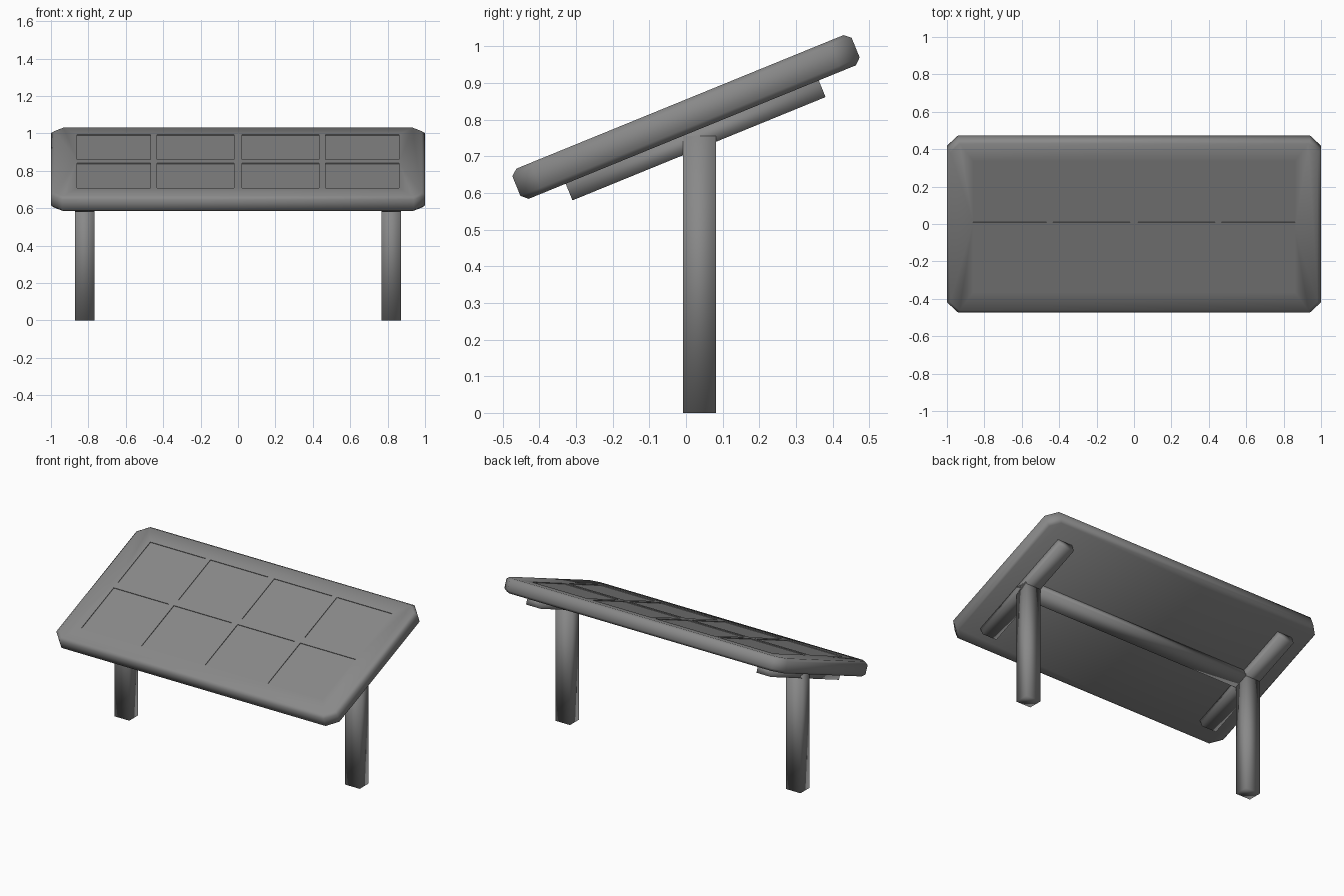
import bpy, bmesh, math
from mathutils import Matrix, Vector

if "Cube" in bpy.data.objects:
    bpy.data.objects.remove(bpy.data.objects["Cube"])

# Tilted frame shared by the panel and its supports
TILT = Matrix.Translation((0, 0, 0.808)) @ Matrix.Rotation(math.radians(22.2), 4, 'X')

DARK = bpy.data.materials.new("dark_grey")
DARK.diffuse_color = (0.25, 0.25, 0.25, 1)
DARK.use_nodes = True
DARK.node_tree.nodes["Principled BSDF"].inputs["Base Color"].default_value = DARK.diffuse_color


def finish(name, bm, matrix=None, smooth=True):
    if matrix is not None:
        bm.transform(matrix)
    bmesh.ops.recalc_face_normals(bm, faces=bm.faces)
    for f in bm.faces:
        f.smooth = smooth
    mesh = bpy.data.meshes.new(name)
    bm.to_mesh(mesh)
    bm.free()
    mesh.materials.append(DARK)
    ob = bpy.data.objects.new(name, mesh)
    bpy.context.collection.objects.link(ob)
    return ob


def add_box(bm, lo, hi):
    lo, hi = Vector(lo), Vector(hi)
    m = Matrix.Translation((lo + hi) / 2) @ Matrix.Diagonal((*(hi - lo), 1))
    bmesh.ops.create_cube(bm, size=1, matrix=m)


def box(name, lo, hi, matrix=None):
    bm = bmesh.new()
    add_box(bm, lo, hi)
    return finish(name, bm, matrix)


# Panel slab: clipped rectangle with chamfered rims
def outline(inset, z):
    x, y, c = 1 - inset, 0.5 - inset, 0.06 - inset * 0.59
    return [(x, -y + c, z), (x, y - c, z), (x - c, y, z), (-x + c, y, z),
            (-x, y - c, z), (-x, -y + c, z), (-x + c, -y, z), (x - c, -y, z)]


bm = bmesh.new()
rings = [[bm.verts.new(p) for p in outline(i, z)]
         for i, z in ((0.018, -0.045), (0, -0.029), (0, 0.029), (0.018, 0.044))]
for a, b in zip(rings, rings[1:]):
    for k in range(8):
        j = (k + 1) % 8
        bm.faces.new((a[k], a[j], b[j], b[k]))
bm.faces.new(rings[0])
bm.faces.new(rings[-1])
panel = finish("panel", bm, TILT)

# Eight shallow cell recesses
bm = bmesh.new()
for sx in (-1, 1):
    for x0, x1 in ((0.022, 0.432), (0.468, 0.86)):
        for y0, y1 in ((-0.375, -0.02), (0.028, 0.382)):
            xs = sorted((sx * x0, sx * x1))
            add_box(bm, (xs[0], y0, 0.040), (xs[1], y1, 0.08))
cutter = finish("cell_cutter", bm, TILT)
cutter.hide_render = True
mod = panel.modifiers.new("cells", 'BOOLEAN')
mod.operation = 'DIFFERENCE'
mod.solver = 'EXACT'
mod.object = cutter
bpy.context.view_layer.objects.active = panel
panel.select_set(True)
bpy.ops.object.modifier_apply(modifier="cells")
bpy.data.objects.remove(cutter)
bpy.ops.object.shade_smooth_by_angle(angle=math.radians(65))

# Posts and sloped struts on both sides
for side, x in (("left", -0.82), ("right", 0.82)):
    box(side + "_post", (x - 0.052, -0.008, 0), (x + 0.052, 0.082, 0.755))
    box(side + "_strut", (x - 0.052, -0.373, -0.094), (x + 0.052, 0.373, -0.04), TILT)

# Crossbar joining the struts
box("crossbar", (-0.78, -0.05, -0.093), (0.78, 0.05, -0.04), TILT)
